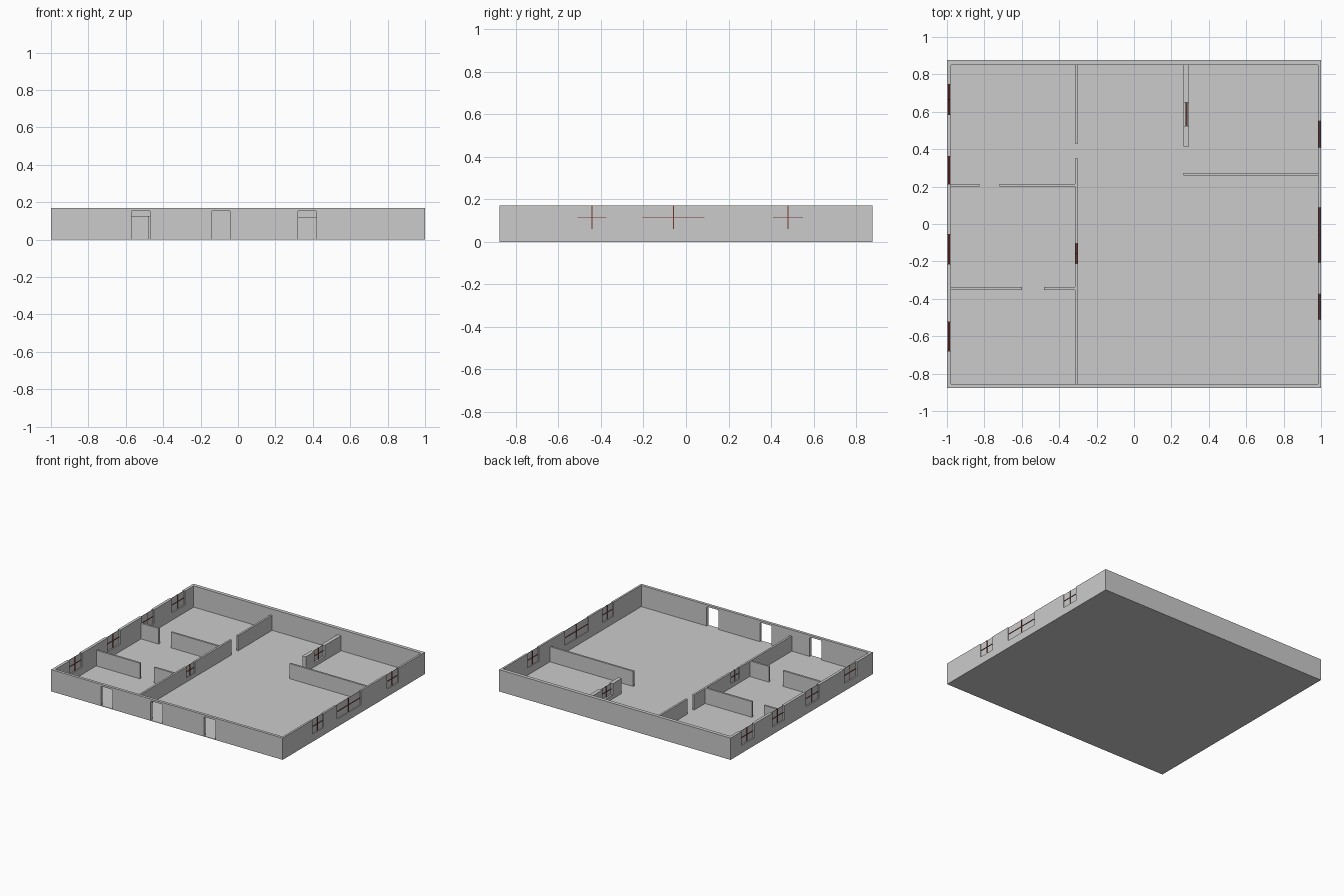
import bpy, bmesh
from math import pi

if "Cube" in bpy.data.objects:
    bpy.data.objects.remove(bpy.data.objects["Cube"])

FLOOR, TOP = 0.004, 0.17
Y0, Y1 = -0.877, 0.878


def material(name, colour):
    m = bpy.data.materials.new(name)
    m.diffuse_color = colour
    m.use_nodes = True
    m.node_tree.nodes["Principled BSDF"].inputs["Base Color"].default_value = m.diffuse_color
    return m


frame_mat = material("dark_red_frame", (0.17, 0.03, 0.025, 1))
glass_mat = material("clear_glass", (0.8, 0.8, 0.8, 0.3))


def boxes(name, items, mat=None):
    """One object made of boxes given as (x0, x1, y0, y1, z0, z1)."""
    bm = bmesh.new()
    for x0, x1, y0, y1, z0, z1 in items:
        r = bmesh.ops.create_cube(bm, size=1)
        bmesh.ops.scale(bm, vec=(x1 - x0, y1 - y0, z1 - z0), verts=r["verts"])
        bmesh.ops.translate(bm, vec=((x0 + x1) / 2, (y0 + y1) / 2, (z0 + z1) / 2),
                            verts=r["verts"])
    me = bpy.data.meshes.new(name)
    bm.to_mesh(me)
    bm.free()
    ob = bpy.data.objects.new(name, me)
    bpy.context.collection.objects.link(ob)
    if mat:
        me.materials.append(mat)
    return ob


def cut(ob, cutter):
    """Subtract cutter from ob, then discard the cutter."""
    cutter.hide_render = True
    mod = ob.modifiers.new("cut", "BOOLEAN")
    mod.object, mod.operation, mod.solver = cutter, "DIFFERENCE", "EXACT"
    bpy.context.view_layer.update()
    dg = bpy.context.evaluated_depsgraph_get()
    me = bpy.data.meshes.new_from_object(ob.evaluated_get(dg))
    ob.modifiers.clear()
    ob.data = me
    bpy.data.objects.remove(cutter)


# outer shell: floor slab with four walls
shell = boxes("outer_walls_and_floor", [(-1, 1, Y0, Y1, 0, TOP)])
cut(shell, boxes("room_cutter", [(-0.978, 0.985, -0.855, 0.85, FLOOR, 0.3)]))

# three doorways in the front wall, with softened upper corners
doors = boxes("door_cutter", [(x, x + 0.1, -0.95, -0.84, FLOOR, 0.155)
                              for x in (-0.57, -0.14, 0.32)])
bm = bmesh.new()
bm.from_mesh(doors.data)
edges = [e for e in bm.edges
         if all(v.co.z > 0.15 for v in e.verts)
         and abs(e.verts[0].co.x - e.verts[1].co.x) < 1e-4]
bmesh.ops.bevel(bm, geom=edges, offset=0.008, segments=3, profile=0.5, affect="EDGES")
bm.to_mesh(doors.data)
bm.free()
cut(shell, doors)

# windows: wall range x0..x1, y range, sill and head heights
left = [(-1, -0.978, a, b, 0.06, TOP) for a, b in
        ((-0.68, -0.525), (-0.215, -0.055), (0.215, 0.36), (0.585, 0.745))]
right = [(0.985, 1, a, b, 0.06, TOP) for a, b in
         ((-0.51, -0.375), (-0.205, 0.088), (0.41, 0.55))]
inner = [(-0.315, -0.30, -0.21, -0.105, 0.035, 0.122),
         (0.265, 0.295, 0.525, 0.65, 0.035, 0.122)]


def openings(windows):
    return boxes("window_cutter", [(x0 - 0.01, x1 + 0.01, a, b, z0, z1 + 0.05)
                                   for x0, x1, a, b, z0, z1 in windows])


cut(shell, openings(left + right))

# interior partitions, lower than the outer walls
H = 0.122
long_wall = boxes("long_partition", [(-0.315, -0.30, -0.856, 0.35, 0.002, H)])
cut(long_wall, openings(inner[:1]))
short_wall = boxes("short_partition", [(0.265, 0.295, 0.415, 0.851, 0.002, H)])
cut(short_wall, openings(inner[1:]))
boxes("room_partitions", [
    (-0.315, -0.30, 0.43, 0.851, 0.002, H),
    (-0.979, -0.825, 0.20, 0.215, 0.002, 0.126),
    (-0.72, -0.315, 0.20, 0.215, 0.002, 0.126),
    (-0.979, -0.60, -0.352, -0.337, 0.002, 0.126),
    (-0.48, -0.315, -0.352, -0.337, 0.002, 0.126),
    (0.265, 0.986, 0.258, 0.273, 0.002, H),
])

# crossed glazing bars and a thin pane in every window
for i, (x0, x1, a, b, z0, z1) in enumerate(left + right + inner):
    xc, yc, zc, t, d = (x0 + x1) / 2, (a + b) / 2, (z0 + z1) / 2, 0.002, 0.005
    boxes(f"window_bars_{i + 1}", [
        (xc - d, xc + d, yc - t, yc + t, z0, z1),
        (xc - d, xc + d, a, b, zc - t, zc + t)], frame_mat)
    boxes(f"window_pane_{i + 1}", [(xc - 0.001, xc + 0.001, a, b, z0, z1)], glass_mat)
